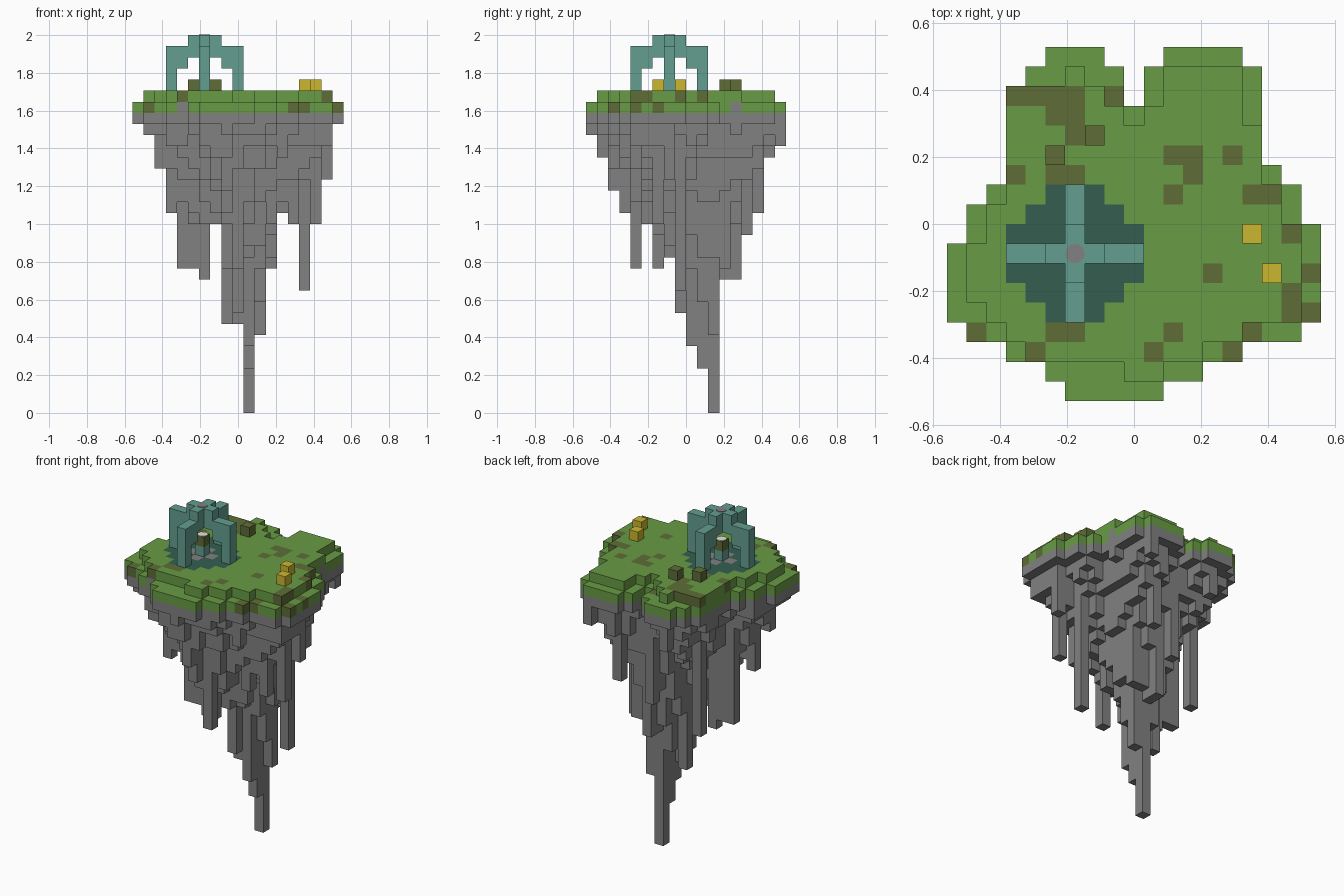
import bpy
import bmesh
import math
import random
from mathutils import Vector

if "Cube" in bpy.data.objects:
    bpy.data.objects.remove(bpy.data.objects["Cube"])

random.seed(4)
U = 2 / 34                      # block size
GRASS, TOP = 27, 29             # first grass layer, first layer above ground
CX, CY = 6, 7                   # pavilion centre


def material(name, *rgb):
    m = bpy.data.materials.new(name)
    m.use_nodes = True
    m.diffuse_color = (*rgb, 1)
    bsdf = m.node_tree.nodes["Principled BSDF"]
    bsdf.inputs["Base Color"].default_value = (*rgb, 1)
    bsdf.inputs["Roughness"].default_value = 0.9
    return m


STONE = material("grey stone", .22, .22, .22)
GREEN = material("grass green", .14, .33, .058)
OLIVE = material("olive moss", .112, .152, .038)
TEAL = material("teal metal", .125, .345, .28)
DARK = material("dark teal floor", .035, .113, .08)
GOLD = material("golden yellow", .6, .47, .028)
CREAM = material("cream", .8, .78, .68)


def corner(i, j, k):
    return Vector(((i - 9.5) * U, (j - 9) * U, k * U))


# Outward direction of each block side and the two edges of its face
SIDES = []
for n in range(3):
    d, a, b = (Vector([float(c == (n + s) % 3) for c in range(3)]) for s in range(3))
    SIDES += [(d, a, b), (-d, b, a)]


def blocks(name, cells, hidden=()):
    """Skin a dictionary of block -> material, leaving out covered faces."""
    mats = list(dict.fromkeys(cells.values()))
    bm = bmesh.new()
    for cell, mat in cells.items():
        for d, a, b in SIDES:
            near = tuple(int(c) for c in Vector(cell) + d)
            if near in cells or near in hidden:
                continue
            start = Vector(cell) + Vector([max(c, 0) for c in d])
            quad = (start, start + a, start + a + b, start + b)
            face = bm.faces.new([bm.verts.new(corner(*p)) for p in quad])
            face.material_index = mats.index(mat)
    bmesh.ops.remove_doubles(bm, verts=bm.verts, dist=U / 100)
    mesh = bpy.data.meshes.new(name)
    bm.to_mesh(mesh)
    bm.free()
    for m in mats:
        mesh.materials.append(m)
    ob = bpy.data.objects.new(name, mesh)
    bpy.context.collection.objects.link(ob)


# Ground: start and end of each row from the front, lower layer then upper layer
LOWER = [(6, 11), (5, 13), (3, 15), (1, 18), (0, 19), (0, 19), (0, 19), (0, 19), (1, 19),
         (1, 18), (2, 18), (3, 17), (3, 16), (3, 16), (3, 16), (3, 16), (4, 16), (5, 15)]
UPPER = [(0, 0), (9, 11), (4, 13), (3, 15), (2, 18), (1, 18), (1, 18), (1, 18), (2, 18),
         (2, 17), (3, 17), (3, 16), (3, 16), (3, 16), (3, 15), (3, 15), (6, 15), (0, 0)]
MOSS = {15: (3, 4, 5, 6, 8), 14: (5, 6), 13: (6,), 12: (11, 12, 14), 11: (3, 5, 6, 12),
        10: (11, 15, 16), 8: (17,), 6: (13, 18), 5: (17,), 4: (17, 18),
        3: (1, 5, 6, 11, 15), 2: (4, 10, 14)}


def paint(i, j):
    """Colour of the uppermost block of a ground column."""
    dx, dy = abs(i - CX), abs(j - CY)
    if dx + dy <= 1:
        return STONE
    if dx + dy <= 4 and max(dx, dy) <= 3:
        return DARK
    return OLIVE if i in MOSS.get(j, ()) else GREEN


# Both layers step back around the notch in the rear edge
plan = [(i, j) for j, span in enumerate(LOWER) for i in range(*span)
        if j < 15 or abs(i - 9) > max(0, j - 16)]
raised = {(i, j) for j, span in enumerate(UPPER) for i in range(*span)
          if not 23 - j <= i <= min(10, j - 5)}
turf = {}
for i, j in plan:
    turf[i, j, GRASS] = GREEN
    turf[i, j, GRASS + ((i, j) in raised)] = paint(i, j)
for spot in ((4, 2, GRASS), (15, 13, GRASS)):
    turf[spot] = STONE

# Hanging rock: lowest layer allowed in each column seen along y and along x
LOW_X = [26, 25, 22, 18, 13, 13, 12, 17, 8, 8, 0, 7, 13, 18, 17, 11, 17, 21, 26]
LOW_Y = [25, 23, 20, 18, 13, 17, 13, 14, 9, 6, 4, 0, 12, 12, 16, 18, 23, 24]
TIPS = {(10, 11): 0, (10, 10): 4, (10, 9): 6, (11, 11): 7, (9, 9): 8, (8, 10): 8,
        (9, 8): 9, (9, 4): 13, (15, 8): 11, (6, 8): 12, (4, 8): 13, (5, 8): 13,
        (12, 12): 13, (10, 12): 12, (10, 13): 12, (5, 12): 13, (16, 6): 17}
outside = [(i, j) for i in range(-1, 20) for j in range(-1, 19) if (i, j) not in plan]
depth = {}
for i, j in plan:
    # terraces step down from the rim, and a steep cone forms the main spike
    rim = min(math.dist((i, j), cell) for cell in outside) - 1
    terrace = 26 - 1.9 * rim + random.choice((-1, 0, 0, 1))
    cone = 5 + 4.5 * math.dist((i, j), (10, 10.5))
    low = max(LOW_X[i], LOW_Y[j])
    depth[i, j] = TIPS.get((i, j), min(26, max(low, round(min(terrace, cone)))))

# Let one stalactite in every row and column reach its limit
for axis, limits in enumerate((LOW_X, LOW_Y)):
    for n, limit in enumerate(limits):
        line = [c for c in depth if c[axis] == n
                and max(LOW_X[c[0]], LOW_Y[c[1]]) <= limit]
        if line:
            best = min(line, key=depth.get)
            depth[best] = min(depth[best], limit)

rock = {(i, j, k): STONE for (i, j), low in depth.items() for k in range(low, GRASS)}
blocks("hanging_rock", rock, hidden=turf)
blocks("grass_ground", turf, hidden=rock)

# Pavilion: two crossing arches over a pedestal
ARCH = {3: range(0, 4), 2: range(2, 4), 1: range(3, 5), 0: range(3, 5)}
pavilion = {}
for step, heights in ARCH.items():
    for k in heights:
        for s in (-step, step):
            pavilion[CX + s, CY, TOP + k] = TEAL
            pavilion[CX, CY + s, TOP + k] = TEAL
blocks("pavilion_arches", pavilion)
blocks("pedestal", {(CX, CY, TOP): TEAL, (CX, CY, TOP + 1): OLIVE})


# Thin round caps on the pavilion roof and the pedestal
def cap(name, k, mat):
    bpy.ops.mesh.primitive_cylinder_add(
        vertices=12, radius=U / 2, depth=0.006,
        location=corner(CX + 0.5, CY + 0.5, k))
    ob = bpy.context.object
    ob.name = name
    ob.data.materials.append(mat)


cap("roof_cap", TOP + 5, STONE)
cap("pedestal_cap", TOP + 2, CREAM)

# Small bushes and yellow blocks on the grass
for name, mat, spots in (("bush", OLIVE, ((5, 12), (7, 13))),
                         ("yellow_block", GOLD, ((15, 8), (16, 6)))):
    for side, (i, j) in zip(("left", "right"), spots):
        blocks(f"{name}_{side}", {(i, j, TOP): mat})
